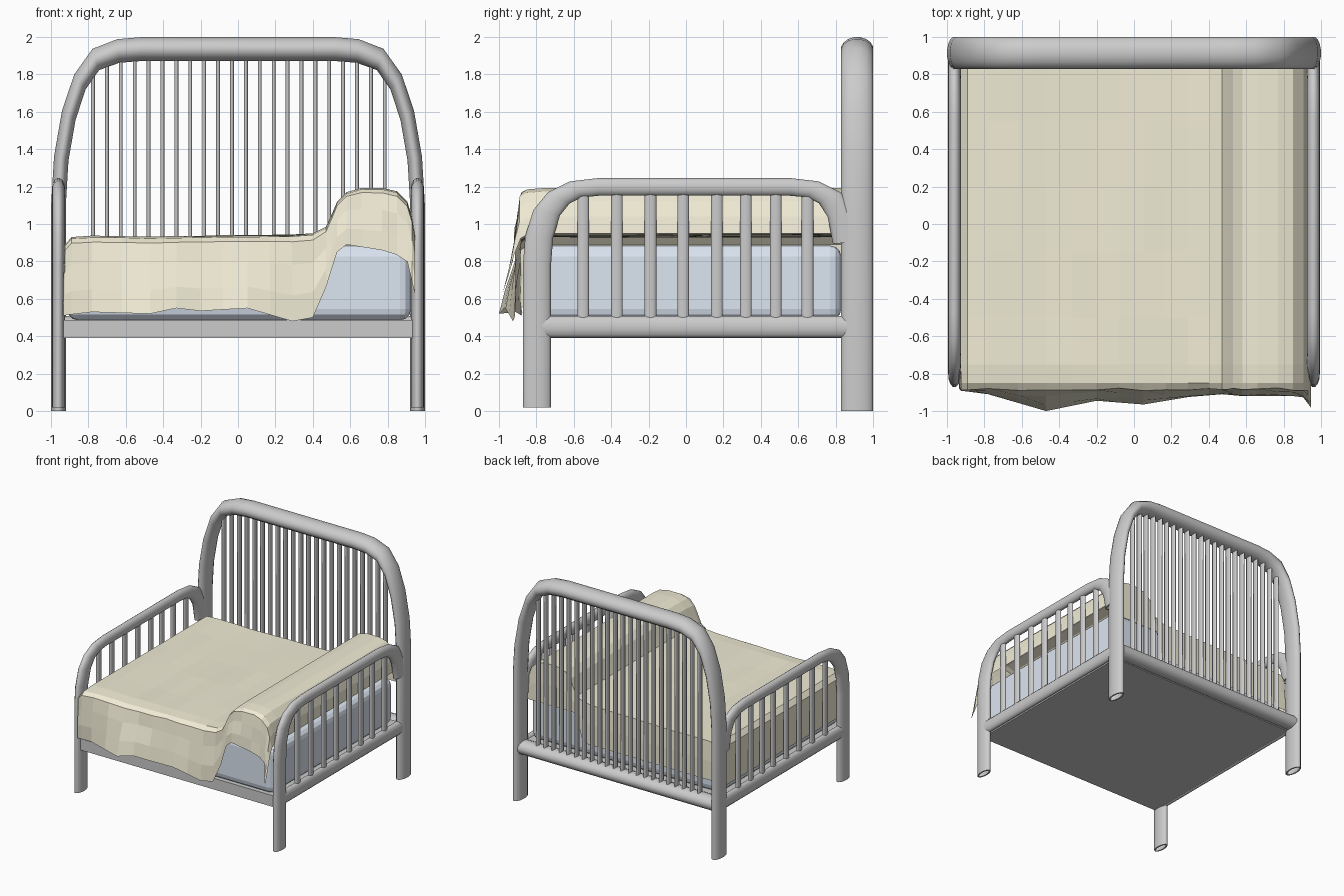
import bpy, bmesh, math, random
from mathutils import Vector

if "Cube" in bpy.data.objects:
    bpy.data.objects.remove(bpy.data.objects["Cube"])

random.seed(4)


def finish(name, bm, color=None):
    bmesh.ops.recalc_face_normals(bm, faces=bm.faces[:])
    me = bpy.data.meshes.new(name)
    bm.to_mesh(me)
    bm.free()
    ob = bpy.data.objects.new(name, me)
    bpy.context.collection.objects.link(ob)
    if color:
        mat = bpy.data.materials.new(name + "_colour")
        mat.diffuse_color = color
        mat.use_nodes = True
        mat.node_tree.nodes["Principled BSDF"].inputs["Base Color"].default_value = mat.diffuse_color
        me.materials.append(mat)
    return ob


def add_tube(bm, path, axis, radii, sides=12, hollow=0.0):
    """Sweep an ellipse (half sizes = radii in x, y, z) along a path lying in the plane across axis."""
    r = Vector(radii)
    axis = Vector(axis)
    pts = [Vector([c / k for c, k in zip(p, r)]) for p in path]
    rings = []
    for i, p in enumerate(pts):
        a = (p - pts[i - 1]).normalized() if i else Vector()
        b = (pts[i + 1] - p).normalized() if i < len(pts) - 1 else Vector()
        n = (a + b).normalized().cross(axis)
        ring = []
        for k in range(sides):
            t = 2 * math.pi * (k + 0.5) / sides
            v = p + n * math.cos(t) + axis * math.sin(t)
            ring.append(bm.verts.new([c * s for c, s in zip(v, r)]))
        rings.append(ring)
    for q, s in zip(rings, rings[1:]):
        for k in range(sides):
            j = (k + 1) % sides
            bm.faces.new((q[k], q[j], s[j], s[k])).smooth = True
    caps = [bm.faces.new(rings[0][::-1]), bm.faces.new(rings[-1])]
    if hollow:
        bm.normal_update()
        for cap in caps:
            ret = bmesh.ops.inset_region(bm, faces=[cap], thickness=hollow)
            d = Vector((0, 0, 0.06))
            bmesh.ops.translate(bm, verts=bmesh.ops.extrude_discrete_faces(bm, faces=[cap])["faces"][0].verts[:], vec=d)


def lerp_table(x, table):
    for (x0, a), (x1, b) in zip(table, table[1:]):
        if x <= x1:
            return a + (b - a) * max(0, (x - x0) / (x1 - x0))
    return table[-1][1]


def box(name, lo, hi, bevel, segs, color=None):
    bm = bmesh.new()
    bmesh.ops.create_cube(bm, size=1)
    for v in bm.verts:
        v.co = [(a + b) / 2 + c * (b - a) for a, b, c in zip(lo, hi, v.co)]
    if bevel:
        bmesh.ops.bevel(bm, geom=bm.edges[:], offset=bevel, segments=segs, profile=0.5, affect='EDGES')
    return finish(name, bm, color)


# headboard arch with its two legs
half = [(-0.96, 0), (-0.96, 1.1), (-0.945, 1.35), (-0.905, 1.58), (-0.845, 1.76),
        (-0.76, 1.88), (-0.64, 1.925), (-0.52, 1.935)]
arch = half + [(-x, z) for x, z in half[::-1]]
bm = bmesh.new()
add_tube(bm, [(x, 0.915, z) for x, z in arch], (0, 1, 0), (0.04, 0.087, 0.065), 16, 0.012)
finish("headboard_arch", bm)

# headboard bars
bm = bmesh.new()
for i in range(22):
    x = -0.775 + i * 1.56 / 21
    add_tube(bm, [(x, 0.915, 0.45), (x, 0.915, 1.9 - 0.04 * (abs(x) > 0.74))], (0, 1, 0), (0.011, 0.03, 1), 8)
finish("headboard_bars", bm)

# headboard rail
bm = bmesh.new()
add_tube(bm, [(-0.95, 0.915, 0.45), (0.95, 0.915, 0.45)], (0, 1, 0), (1, 0.075, 0.06))
finish("headboard_rail", bm)

# side arches, bars and rails, left and right
side = [(-0.797, 0.02), (-0.797, 0.78), (-0.785, 0.93), (-0.745, 1.06), (-0.68, 1.14), (-0.59, 1.185),
        (-0.47, 1.198), (0.56, 1.198), (0.68, 1.185), (0.77, 1.14), (0.83, 1.05), (0.86, 0.9)]
for sx, tag in ((-1, "left"), (1, "right")):
    x = 0.96 * sx
    bm = bmesh.new()
    add_tube(bm, [(x, y, z) for y, z in side], (1, 0, 0), (0.034, 0.077, 0.048), 14, 0.012)
    finish(tag + "_side_arch", bm)
    bm = bmesh.new()
    for y in (-0.55, -0.37, -0.19, -0.015, 0.165, 0.32, 0.48, 0.65):
        add_tube(bm, [(x, y, 0.46), (x, y, 1.19)], (1, 0, 0), (0.016, 0.033, 1), 10)
    finish(tag + "_side_bars", bm)
    bm = bmesh.new()
    add_tube(bm, [(x, -0.77, 0.45), (x, 0.87, 0.45)], (1, 0, 0), (0.032, 1, 0.06))
    finish(tag + "_side_rail", bm)

# base board and mattress
box("base_board", (-0.94, -0.84, 0.39), (0.94, 0.88, 0.488), 0, 1)
box("mattress", (-0.915, -0.84, 0.485), (0.925, 0.83, 0.885), 0.06, 3, (0.72, 0.79, 0.89, 1))

# blanket: cross profile swept back to front, draped over the ends, with a hump over the pillow
profile = [(-0.935, 0.56), (-0.932, 0.74), (-0.925, 0.89), (-0.89, 0.93), (-0.78, 0.935), (-0.62, 0.935),
           (-0.47, 0.93), (-0.33, 0.933), (-0.2, 0.935), (-0.08, 0.938), (0.05, 0.938), (0.17, 0.94), (0.29, 0.942),
           (0.4, 0.95), (0.47, 0.985), (0.5, 1.05), (0.53, 1.12), (0.58, 1.17), (0.66, 1.193), (0.77, 1.193),
           (0.85, 1.175), (0.905, 1.12), (0.93, 1.04), (0.945, 0.95)]
hem_z = [(-0.935, 0.51), (-0.8, 0.53), (-0.47, 0.52), (-0.33, 0.55), (-0.2, 0.535), (0.05, 0.55), (0.29, 0.48),
         (0.4, 0.5), (0.47, 0.66), (0.53, 0.85), (0.58, 0.89), (0.77, 0.86), (0.9, 0.82), (0.945, 0.63)]
hem_y = [(-0.935, -0.88), (-0.78, -0.91), (-0.47, -1.0), (-0.2, -0.945), (0.05, -0.965), (0.29, -0.925),
         (0.47, -0.91), (0.58, -0.92), (0.9, -0.92), (0.945, -0.98)]
rows = [("back", 1.0), ("back", 0.5)] + [("top", y) for y in (0.84, 0.55, 0.2, -0.15, -0.5, -0.75, -0.85)] + \
       [("front", t) for t in (0.08, 0.35, 0.7, 1.0)]
bm = bmesh.new()
grid = []
for kind, t in rows:
    line = []
    for x, z in profile:
        y = t
        if kind == "top":
            if abs(t) < 0.8 and -0.8 < x < 0.4:
                z += random.uniform(-0.006, 0.004)
            if t < -0.8:
                z -= 0.008
        elif kind == "front":
            z += (lerp_table(x, hem_z) - z) * t
            y = -0.875 + (lerp_table(x, hem_y) + 0.875) * t
            if t < 1:
                y += random.uniform(-0.012, 0.004)
        else:
            z += ((0.6 if x < 0.45 else 0.84) - z) * t
            y = 0.85
        line.append(bm.verts.new((x, y, z)))
    grid.append(line)
for a, b in zip(grid, grid[1:]):
    for i in range(len(profile) - 1):
        bm.faces.new((a[i], b[i], b[i + 1], a[i + 1]))
finish("blanket", bm, (0.88, 0.84, 0.67, 1))
